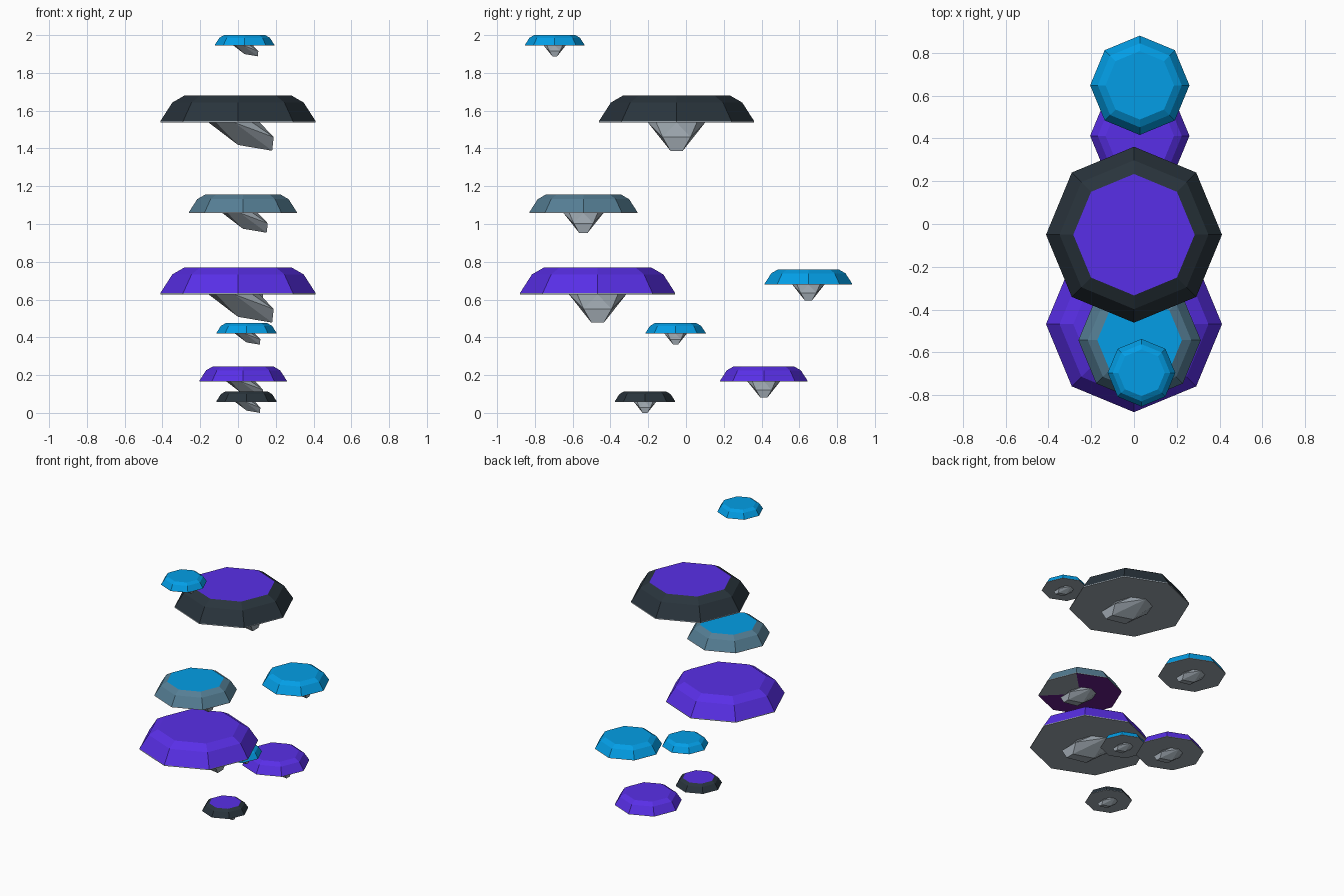
import bpy, bmesh, math
from mathutils import Vector

if "Cube" in bpy.data.objects:
    bpy.data.objects.remove(bpy.data.objects["Cube"])


def material(name, rgb):
    lin = [((c / 255 + 0.055) / 1.055) ** 2.4 if c > 10 else c / 255 / 12.92 for c in rgb]
    m = bpy.data.materials.new(name)
    m.diffuse_color = (*lin, 1)
    m.use_nodes = True
    m.node_tree.nodes["Principled BSDF"].inputs["Base Color"].default_value = m.diffuse_color
    return m


blue = material("bright blue", (3, 158, 230))
purple = material("violet", (91, 48, 236))
dark = material("charcoal", (41, 52, 60))
slate = material("slate blue", (85, 126, 148))
stone = material("stone grey", (156, 166, 174))
plum = material("dark plum", (102, 30, 135))


def finish(bm, name, mats, loc, scale):
    bmesh.ops.recalc_face_normals(bm, faces=bm.faces)
    me = bpy.data.meshes.new(name)
    bm.to_mesh(me)
    bm.free()
    for m in mats:
        me.materials.append(m)
    ob = bpy.data.objects.new(name, me)
    ob.location = loc
    ob.scale = (scale,) * 3
    bpy.context.collection.objects.link(ob)
    return ob


def ring(bm, r, z):
    return [bm.verts.new((r * math.cos(i * math.pi / 4), r * math.sin(i * math.pi / 4), z))
            for i in range(8)]


# Bevelled octagonal slab: slots are side, top, underside, underside patch
def slab(name, loc, scale, side, top, patch):
    bm = bmesh.new()
    profile = [(0.25, 0), (1, 0), (1, 0.016), (0.846, 0.256), (0.69, 0.346)]
    rings = [ring(bm, r, z) for r, z in profile]
    for k in range(4):
        for i in range(8):
            j = (i + 1) % 8
            f = bm.faces.new((rings[k][i], rings[k][j], rings[k + 1][j], rings[k + 1][i]))
            f.material_index = 2 if k < 2 else 0
            if k == 0 and i not in (0, 7):      # patch covers all but the +x sector
                f.material_index = 3
    bm.faces.new(rings[-1]).material_index = 1
    bm.faces.new(rings[0]).material_index = 2
    finish(bm, name, (side, top, stone, patch), loc, scale)


# Faceted rock hanging under the slab, leaning towards +x
def rock(name, loc, scale):
    bm = bmesh.new()
    for v in ring(bm, 1, 0):
        v.co = Vector((v.co.x * 0.33 - 0.05, v.co.y * 0.37, 0))
    for s in (-1, 1):
        for x, y, z in ((0, 0.1, -0.29), (0.44, 0.08, -0.365), (0.46, 0.18, -0.19)):
            bm.verts.new((x, s * y, z))
    bmesh.ops.convex_hull(bm, input=bm.verts)
    finish(bm, name, (stone,), loc, scale)


# x, y, top z, radius, side colour, top colour, underside patch colour
platforms = [
    (0.035, -0.695, 2.0, 0.158, blue, blue, stone),
    (0, -0.05, 1.68, 0.411, dark, purple, stone),
    (0.026, -0.543, 1.157, 0.286, slate, blue, plum),
    (0, -0.468, 0.77, 0.411, purple, purple, stone),
    (0.027, 0.648, 0.76, 0.232, blue, blue, stone),
    (0.045, -0.055, 0.475, 0.16, blue, blue, stone),
    (0.027, 0.412, 0.246, 0.232, purple, purple, stone),
    (0.045, -0.217, 0.114, 0.16, dark, purple, stone),
]
for n, (x, y, z, r, side, top, patch) in enumerate(platforms, 1):
    loc = (x, y, z - 0.346 * r)
    slab(f"platform_slab_{n}", loc, r, side, top, patch)
    rock(f"hanging_rock_{n}", loc, r)
